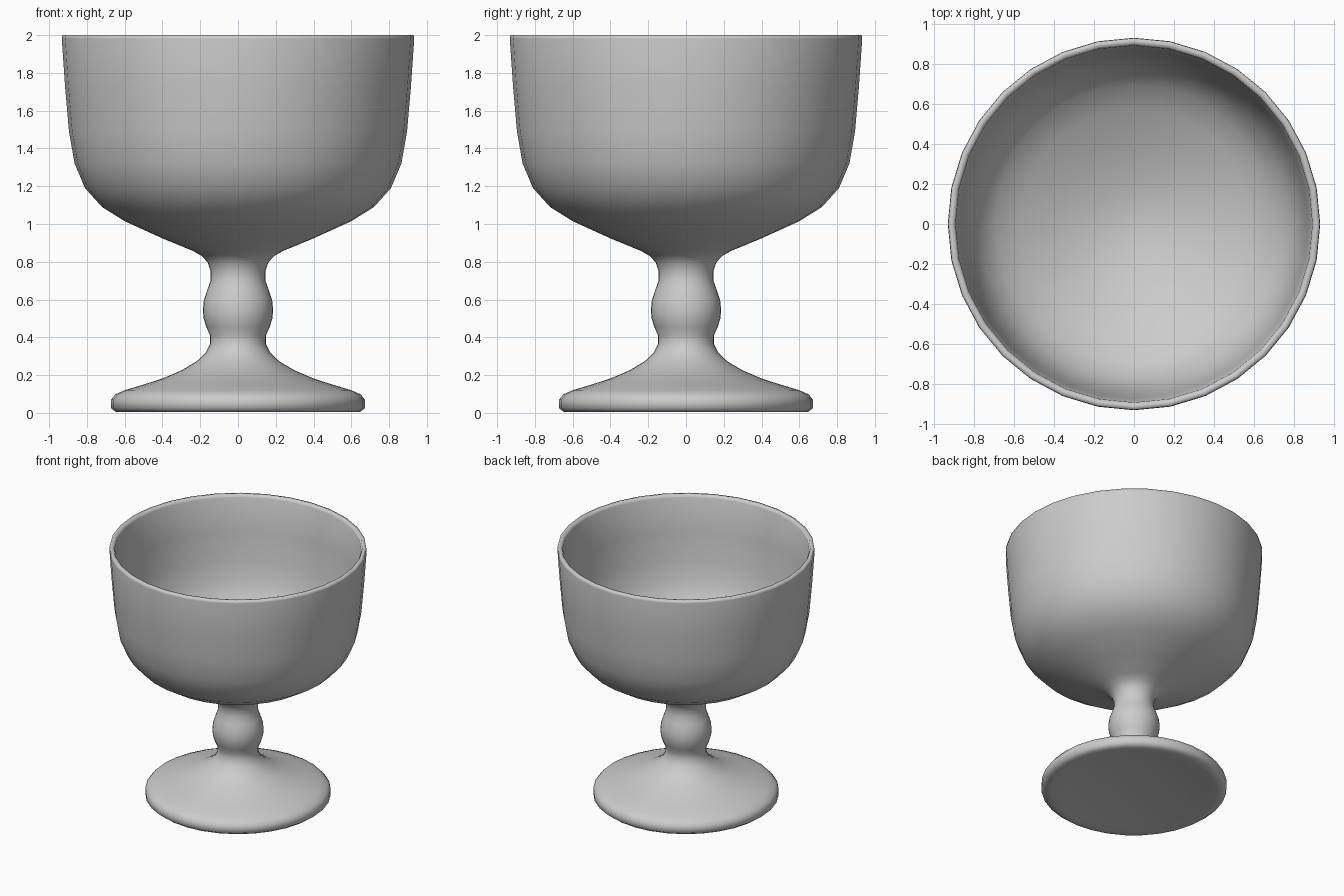
import bpy, bmesh, math

SIDES = 32

# Half section of the goblet as (radius, height), from underside centre to bowl floor centre
foot = [(0, 0.05), (0.30, 0.04), (0.52, 0.018), (0.60, 0.004), (0.645, 0.004), (0.672, 0.025),
        (0.672, 0.07), (0.65, 0.098), (0.60, 0.12), (0.50, 0.15), (0.40, 0.182),
        (0.30, 0.225), (0.22, 0.272), (0.17, 0.32)]
stem = [(0.148, 0.365), (0.148, 0.41), (0.168, 0.455), (0.182, 0.50), (0.186, 0.545),
        (0.181, 0.595), (0.163, 0.65), (0.145, 0.70), (0.145, 0.75), (0.16, 0.795)]
bowl_outside = [(0.19, 0.83), (0.24, 0.858), (0.40, 0.924), (0.60, 1.015), (0.72, 1.09),
                (0.81, 1.19), (0.865, 1.32), (0.895, 1.49), (0.915, 1.72), (0.933, 1.98)]
rim = [(0.930, 2.0), (0.903, 2.0), (0.894, 1.98)]
bowl_inside = [(0.875, 1.72), (0.855, 1.49), (0.825, 1.335), (0.775, 1.215), (0.695, 1.125),
               (0.58, 1.055), (0.39, 0.965), (0.20, 0.90), (0.08, 0.88), (0, 0.876)]
profile = foot + stem + bowl_outside + rim + bowl_inside

# Goblet turned around the z axis
bm = bmesh.new()
verts = [bm.verts.new((r, 0, z)) for r, z in profile]
edges = [bm.edges.new(pair) for pair in zip(verts, verts[1:])]
bmesh.ops.spin(bm, geom=verts + edges, cent=(0, 0, 0), axis=(0, 0, 1),
               angle=math.tau, steps=SIDES, use_duplicate=False)
bmesh.ops.remove_doubles(bm, verts=bm.verts, dist=0.0005)
bmesh.ops.recalc_face_normals(bm, faces=bm.faces)
mesh = bpy.data.meshes.new("goblet")
bm.to_mesh(mesh)
bm.free()
goblet = bpy.data.objects.new("goblet", mesh)
bpy.context.collection.objects.link(goblet)

# Smooth shading
for p in mesh.polygons:
    p.use_smooth = True
